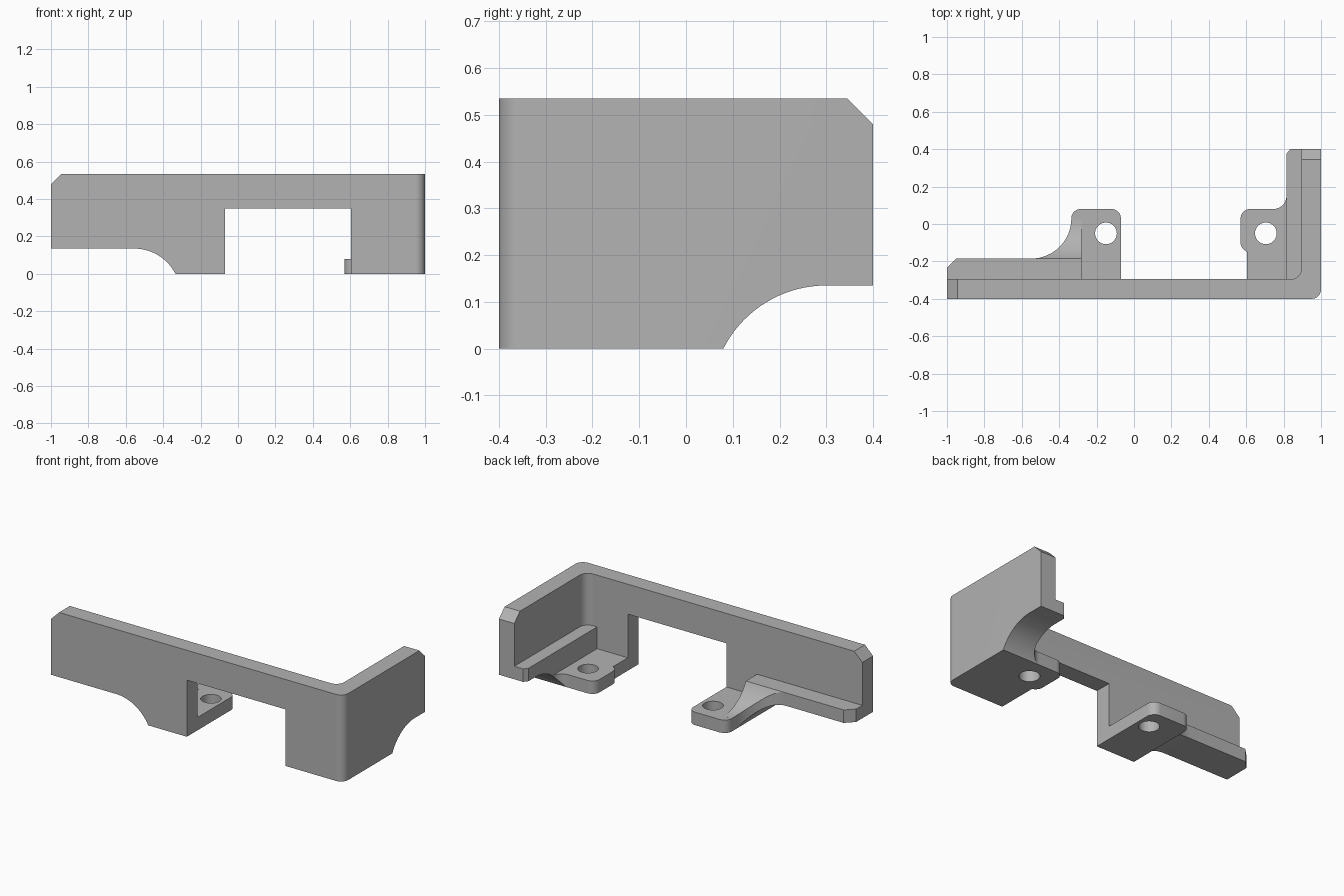
import bpy, bmesh
from math import cos, sin, pi, radians

cube = bpy.data.objects.get("Cube")
if cube:
    bpy.data.objects.remove(cube, do_unlink=True)

grey = bpy.data.materials.new("plain grey")
grey.use_nodes = True
grey.diffuse_color = (0.45, 0.45, 0.45, 1)
grey.node_tree.nodes["Principled BSDF"].inputs["Base Color"].default_value = grey.diffuse_color

BACK, INNER, SHELF, TAB, TOP = -0.295, 0.895, 0.215, 0.08, 0.535


def arc(cx, cy, r, a, b, n=12):
    """Points on an arc from a to b degrees."""
    return [(cx + r * cos(radians(a + (b - a) * i / n)),
             cy + r * sin(radians(a + (b - a) * i / n))) for i in range(n + 1)]


def prism(name, outline, low, high, axis="z"):
    """Extrude a closed outline along an axis."""
    place = {"x": lambda p, d: (d, p[0], p[1]),
             "y": lambda p, d: (p[0], d, p[1]),
             "z": lambda p, d: (p[0], p[1], d)}[axis]
    bm = bmesh.new()
    a = [bm.verts.new(place(p, low)) for p in outline]
    b = [bm.verts.new(place(p, high)) for p in outline]
    bm.faces.new(a)
    bm.faces.new(b)
    for i in range(len(a)):
        j = (i + 1) % len(a)
        bm.faces.new((a[i], a[j], b[j], b[i]))
    bmesh.ops.recalc_face_normals(bm, faces=bm.faces)
    mesh = bpy.data.meshes.new(name)
    bm.to_mesh(mesh)
    bm.free()
    mesh.materials.append(grey)
    ob = bpy.data.objects.new(name, mesh)
    bpy.context.collection.objects.link(ob)
    return ob


def combine(target, tool, operation):
    """Apply a boolean and discard the tool."""
    mod = target.modifiers.new(operation.lower(), "BOOLEAN")
    mod.operation, mod.solver, mod.object = operation, "EXACT", tool
    bpy.context.view_layer.objects.active = target
    bpy.ops.object.modifier_apply(modifier=mod.name)
    bpy.data.objects.remove(tool, do_unlink=True)


# L-shaped wall with rounded corner
bracket = prism("corner_bracket",
                [(-1, -0.4)] + arc(0.95, -0.35, 0.05, -90, 0)
                + [(1, 0.4), (INNER, 0.4)]
                + arc(INNER - 0.055, BACK + 0.055, 0.055, 0, -90) + [(-1, BACK)], 0, TOP)

# Right shelf with its curved web, ramped down to the tab
shelf = prism("right_shelf",
              [(-1, -0.35), (-0.28, -0.35), (-0.28, 0.03)]
              + arc(-0.55, 0.03, 0.215, 0, -90, 16)
              + [(-0.95, -0.185), (-1, -0.235)], 0, SHELF)
ramp = prism("ramp_cutter",
             arc(0.035, TAB + 0.247, 0.247, 207, 270, 16)
             + [(0.2, TAB), (0.2, 0.3), (-0.185, 0.3)], -0.7, -0.2, "x")
combine(shelf, ramp, "DIFFERENCE")

# Left shelf along the side wall
left_shelf = prism("left_shelf", [(0.815, -0.35), (0.95, -0.35), (0.95, 0.4),
                                  (0.835, 0.4), (0.815, 0.375)], 0, SHELF)

# Screw tabs
right_tab = prism("right_tab",
                  [(-0.335, -0.35), (-0.07, -0.35)] + arc(-0.12, 0.03, 0.05, 0, 90)
                  + arc(-0.285, 0.03, 0.05, 90, 180), 0, TAB)
left_tab = prism("left_tab",
                 [(0.605, -0.35), (0.85, -0.35), (0.85, 0.15)]
                 + arc(0.745, 0.15, 0.07, 0, -90)
                 + arc(0.62, 0.03, 0.05, 90, 180)
                 + arc(0.62, -0.1, 0.05, 180, 252, 8) + [(0.605, -0.15)], 0, TAB)

for part in (shelf, left_shelf, right_tab, left_tab):
    combine(bracket, part, "UNION")

# Curved undercuts below both free ends
RISE, R = 0.135, 0.247
curve = arc(0, RISE - R, R, 90, 27, 18)
curve[-1] = (0.22, 0)
front_cut = [(x - 0.555, z) for x, z in curve] + [(-0.335, -0.2), (-1.2, -0.2), (-1.2, RISE)]
side_cut = [(0.3 - x, z) for x, z in curve] + [(0.08, -0.2), (0.6, -0.2), (0.6, RISE)]
combine(bracket, prism("front_undercut", front_cut, -0.6, 0.2, "y"), "DIFFERENCE")
combine(bracket, prism("side_undercut", side_cut, 0.4, 1.2, "x"), "DIFFERENCE")

# Opening in the front wall
opening = [(-0.07, -0.1), (0.605, -0.1), (0.605, 0.35), (-0.07, 0.35)]
combine(bracket, prism("opening", opening, -0.6, -0.25, "y"), "DIFFERENCE")

# Chamfered upper corners
combine(bracket, prism("end_chamfer", [(-1.1, 0.38), (-0.845, 0.635), (-1.1, 0.635)],
                       -0.6, -0.2, "y"), "DIFFERENCE")
combine(bracket, prism("side_chamfer", [(0.5, 0.38), (0.245, 0.635), (0.5, 0.635)],
                       0.8, 1.2, "x"), "DIFFERENCE")

# Screw holes
for x in (-0.15, 0.705):
    combine(bracket, prism("hole", arc(x, -0.05, 0.058, 0, 350, 35), -0.1, 0.15), "DIFFERENCE")

bpy.ops.object.select_all(action="DESELECT")
bracket.select_set(True)
bpy.context.view_layer.objects.active = bracket
bpy.ops.object.shade_smooth_by_angle(angle=radians(25))
